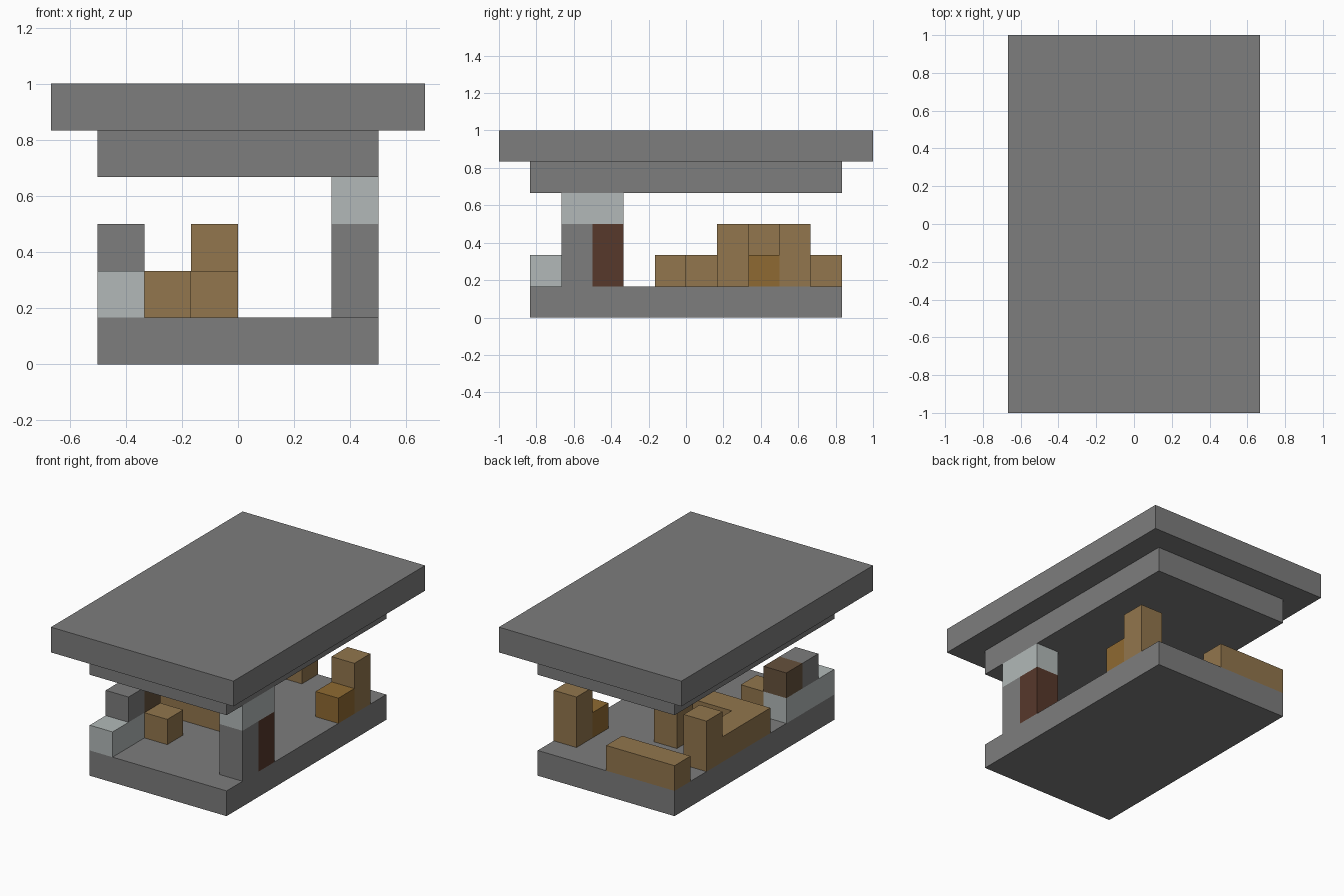
import bpy

U = 1 / 6  # block size

cube = bpy.data.objects.get("Cube")
if cube:
    bpy.data.objects.remove(cube, do_unlink=True)


def material(name, srgb):
    lin = [((c / 255 + 0.055) / 1.055) ** 2.4 for c in srgb] + [1]
    m = bpy.data.materials.new(name)
    m.use_nodes = True
    m.diffuse_color = lin
    m.node_tree.nodes["Principled BSDF"].inputs["Base Color"].default_value = lin
    return m


stone = material("stone grey", (125, 125, 125))
pale = material("pale grey", (178, 185, 184))
wood = material("wood brown", (146, 118, 77))
crate = material("orange wood", (143, 106, 50))
dark = material("dark red brown", (87, 56, 43))
walnut = material("walnut brown", (102, 81, 60))


def block(name, mat, x, y, z):
    """Box spanning the given block ranges on each axis."""
    bpy.ops.mesh.primitive_cube_add(
        size=1, location=[(a + b) / 2 * U for a, b in (x, y, z)])
    ob = bpy.context.object
    ob.name = name
    ob.scale = [(b - a) * U for a, b in (x, y, z)]
    bpy.ops.object.transform_apply(location=False, rotation=False, scale=True)
    ob.data.materials.append(mat)


# Floor and stepped roof
block("floor", stone, (-3, 3), (-5, 5), (0, 1))
block("ceiling", stone, (-3, 3), (-5, 5), (4, 5))
block("roof", stone, (-4, 4), (-6, 6), (5, 6))

# Tall cupboard holding up the ceiling
block("cupboard_body", stone, (2, 3), (-4, -3), (1, 3))
block("cupboard_door", dark, (2, 3), (-3, -2), (1, 3))
block("cupboard_top", pale, (2, 3), (-4, -2), (3, 4))

# Counter with two boxes on it and a stool beside it
block("counter", pale, (-3, -2), (-5, -2), (1, 2))
block("counter_stone_box", stone, (-3, -2), (-4, -3), (2, 3))
block("counter_wood_box", walnut, (-3, -2), (-3, -2), (2, 3))
block("stool", wood, (-2, -1), (-3, -2), (1, 2))

# Corner bench, rear bench and posts
block("bench_long", wood, (-3, -2), (0, 2), (1, 2))
block("bench_short", wood, (-3, 0), (-1, 0), (1, 2))
block("rear_bench", wood, (-3, 0), (4, 5), (1, 2))
for name, x, y in (("bench_post", -3, 2), ("inner_post", -1, 1), ("side_post", 2, 3)):
    block(name, wood, (x, x + 1), (y, y + 1), (1, 3))
block("crate", crate, (2, 3), (2, 3), (1, 2))
